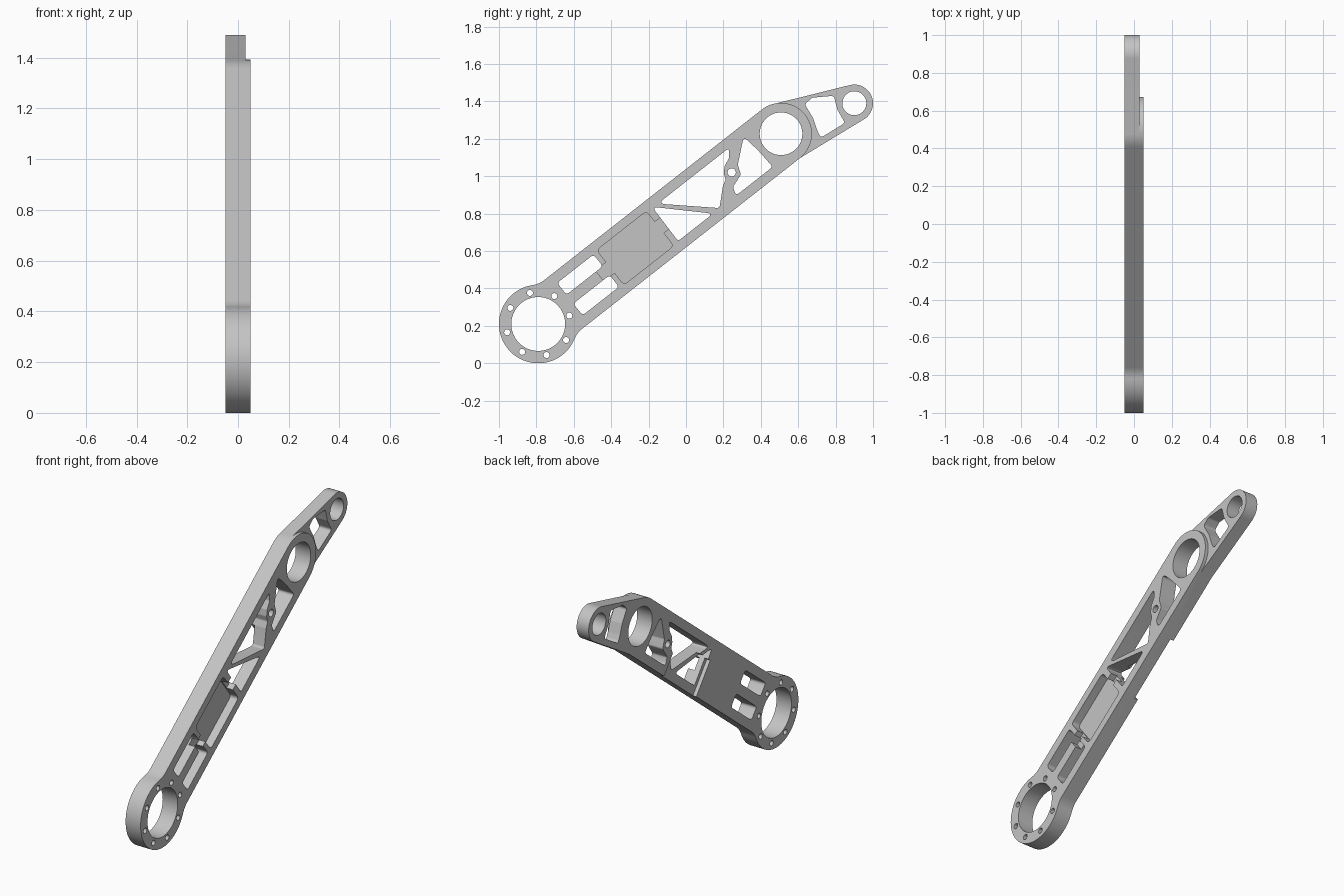
import bpy, bmesh, math
from mathutils import Vector

if "Cube" in bpy.data.objects:
    bpy.data.objects.remove(bpy.data.objects["Cube"], do_unlink=True)

# Key centres in the side plane (y, z) and radii
HUB, HUB_R = Vector((-0.79, 0.21)), 0.21
JOINT, JOINT_R = Vector((0.508, 1.227)), 0.165
TIP, TIP_R = Vector((0.90, 1.39)), 0.10
AXIS = (JOINT - HUB).normalized()
SIDE = Vector((-AXIS.y, AXIS.x))
LENGTH = (JOINT - HUB).length

metal = bpy.data.materials.new("light_grey_metal")
metal.use_nodes = True
GREY = (0.55, 0.55, 0.55, 1)
metal.diffuse_color = GREY
metal.node_tree.nodes["Principled BSDF"].inputs["Base Color"].default_value = GREY


def local(points):
    """Turn (along, across) arm coordinates into (y, z)."""
    return [HUB + AXIS * u + SIDE * v for u, v in points]


def arc(c, r, a0, a1, n):
    return [(c[0] + r * math.cos(a0 + (a1 - a0) * i / n),
             c[1] + r * math.sin(a0 + (a1 - a0) * i / n)) for i in range(n + 1)]


def circle(c, r, n=48):
    return arc(c, r, 0, math.tau, n)[:-1]


def rounded(points, r, n=6):
    """Polygon with softened corners."""
    pts = [Vector(p) for p in points]
    out = []
    for i, p in enumerate(pts):
        d1, d2 = pts[i - 1] - p, pts[(i + 1) % len(pts)] - p
        half = max(d1.angle(d2) / 2, 0.1)
        t = min(r / math.tan(half), 0.46 * d1.length, 0.46 * d2.length)
        a, b = p + d1.normalized() * t, p + d2.normalized() * t
        for k in range(n + 1):
            s = k / n
            out.append(a * (1 - s) ** 2 + p * 2 * s * (1 - s) + b * s * s)
    return out


def box(u0, u1, v0, v1):
    return [(u0, v0), (u1, v0), (u1, v1), (u0, v1)]


def prism(name, points, x0, x1):
    """Extrude a (y, z) outline from x0 to x1."""
    bm = bmesh.new()
    face = bm.faces.new([bm.verts.new((x0, p[0], p[1])) for p in points])
    top = bmesh.ops.extrude_face_region(bm, geom=[face])["geom"]
    bmesh.ops.translate(bm, vec=(x1 - x0, 0, 0),
                        verts=[g for g in top if isinstance(g, bmesh.types.BMVert)])
    bmesh.ops.recalc_face_normals(bm, faces=bm.faces)
    mesh = bpy.data.meshes.new(name)
    bm.to_mesh(mesh)
    bm.free()
    mesh.materials.append(metal)
    obj = bpy.data.objects.new(name, mesh)
    bpy.context.collection.objects.link(obj)
    return obj


def combine(target, other, operation):
    mod = target.modifiers.new("bool", 'BOOLEAN')
    mod.operation, mod.solver, mod.object = operation, 'EXACT', other
    bpy.context.view_layer.objects.active = target
    bpy.ops.object.modifier_apply(modifier=mod.name)
    bpy.data.objects.remove(other, do_unlink=True)


def cut(points, x0=-0.1, x1=0.1):
    combine(arm, prism("cutter", points, x0, x1), 'DIFFERENCE')


# Main bar: hub ring, filleted neck, straight bar and round joint end
F = 0.13
fu = math.sqrt((HUB_R + F) ** 2 - (JOINT_R + F) ** 2)
fv = JOINT_R + F
neck = math.atan2(fv, fu)
outline = arc((0, 0), HUB_R, neck, math.tau - neck, 64)
outline += arc((fu, -fv), F, math.pi - neck, math.pi / 2, 8)[1:]
outline += arc((LENGTH, 0), JOINT_R, -math.pi / 2, math.pi / 2, 40)
outline += arc((fu, fv), F, -math.pi / 2, neck - math.pi, 8)[:-1]
arm = prism("lever_arm", local(outline), -0.05, 0.05)

# Thinner end link: tapered hull from the joint to the tip
d = TIP - JOINT
heading = math.atan2(d.y, d.x)
spread = math.acos((JOINT_R - TIP_R) / d.length)
hull = arc(TIP, TIP_R, heading - spread, heading + spread, 32)
hull += arc(JOINT, JOINT_R - 0.001, heading + spread, heading - spread + math.tau, 40)
combine(arm, prism("end_link", hull, -0.05, 0.03), 'UNION')

# Bores and bolt circle
cut(circle(HUB, 0.144, 64))
cut(circle(JOINT, 0.114, 64))
cut(circle(TIP, 0.064))
cut(circle(local([(1.314, 0)])[0], 0.022, 24))
for i in range(8):
    a = math.radians(15 + 45 * i)
    cut(circle(HUB + Vector((math.cos(a), math.sin(a))) * 0.172, 0.016, 20))

# Twin slots beside the hub
for s in (1, -1):
    cut(local(rounded([(u, v * s) for u, v in box(0.215, 0.462, 0.03, 0.11)], 0.02)))

# Truss openings
cut(local(rounded([(0.865, 0.118), (1.10, -0.112), (0.862, -0.112)], 0.014)))
cut(local(rounded([(0.90, 0.112), (1.385, 0.112), (1.352, 0.07), (1.305, 0.05), (1.277, 0.022),
                   (1.265, -0.01), (1.23, -0.03), (1.145, -0.11)], 0.016)))
cut(local(rounded([(1.483, 0.112), (1.365, 0.012), (1.345, -0.04), (1.272, -0.065),
                   (1.255, -0.112), (1.505, -0.112), (1.498, 0.0)], 0.018)))
cut(rounded([(0.635, 1.385), (0.675, 1.42), (0.79, 1.43), (0.81, 1.355), (0.85, 1.285),
             (0.72, 1.205), (0.70, 1.25), (0.68, 1.31)], 0.018))

# Blind pocket with cable channels at both ends
cut(local(rounded(box(0.49, 0.827, -0.118, 0.118), 0.025)), 0.0)
cut(local(box(0.418, 0.51, -0.036, 0.036)), 0.008)
cut(local(box(0.81, 0.88, -0.03, 0.045)), 0.008)

# Shallow relief on the reverse, open to the lower edge
cut(local(box(0.84, 1.23, -0.2, 0.05)), -0.1, -0.027)

# Crisp edges, smooth curves
bpy.ops.object.select_all(action='DESELECT')
arm.select_set(True)
bpy.context.view_layer.objects.active = arm
bpy.ops.object.shade_smooth_by_angle(angle=math.radians(30))
